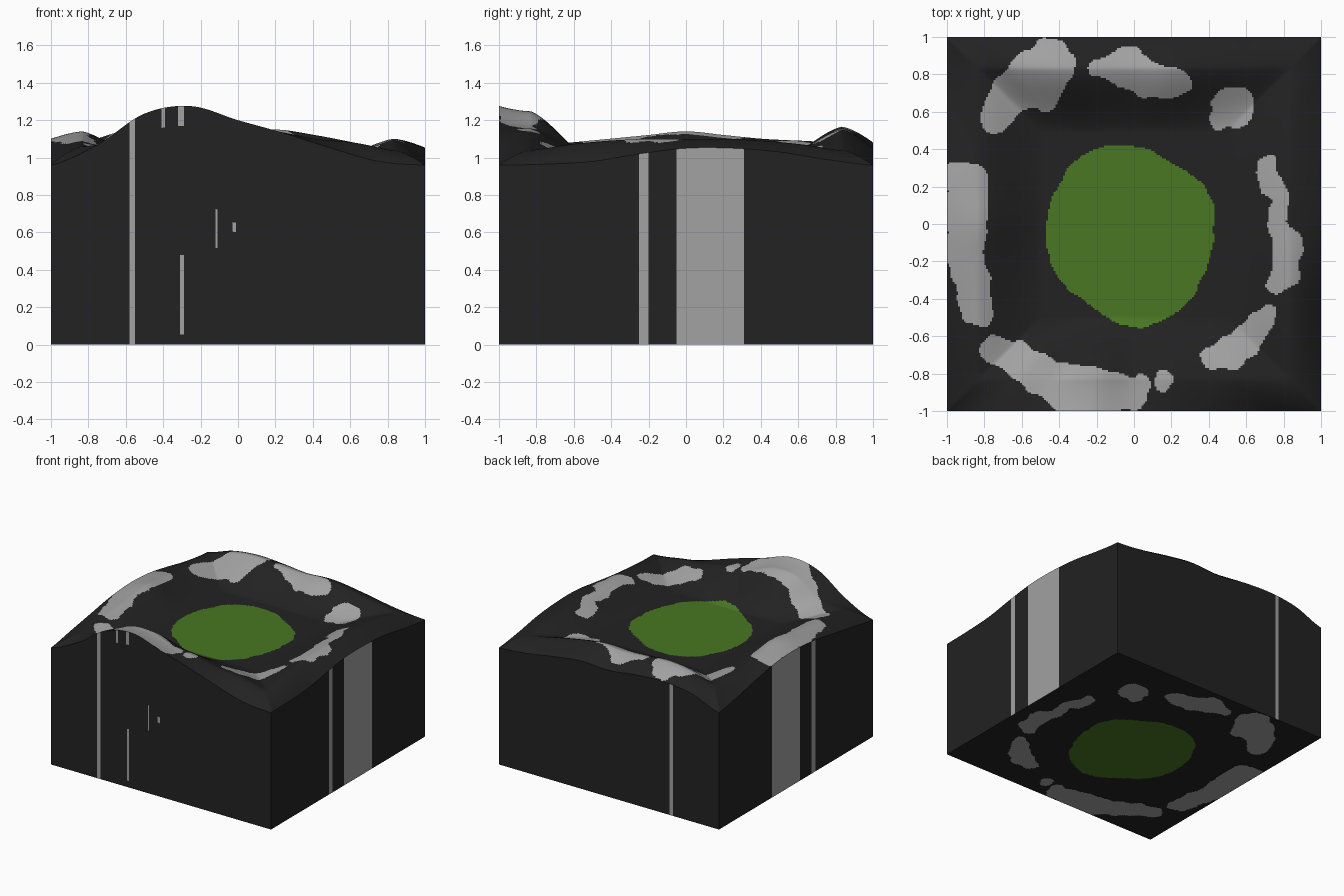
import bpy, bmesh, math
from mathutils import Vector, noise

if "Cube" in bpy.data.objects:
    bpy.data.objects.remove(bpy.data.objects["Cube"])

N = 200            # grid cells per side
ROWS = 24          # wall rows

# Flat colours
def material(name, rgb):
    m = bpy.data.materials.new(name)
    m.diffuse_color = (*rgb, 1)
    m.use_nodes = True
    m.node_tree.nodes["Principled BSDF"].inputs["Base Color"].default_value = m.diffuse_color
    return m

MATS = [material("black soil", (0.016, 0.016, 0.016)),
        material("grey rock", (0.36, 0.36, 0.36)),
        material("green grass", (0.065, 0.185, 0.016))]

# Height profiles per side, sampled from -1 to 1: (outer edge, ridge)
SIDES = {
    "front": ((.96, 1.07, 1.235, 1.275, 1.20, 1.13, 1.05, .98, .96),
              (1.06, 1.10, 1.23, 1.24, 1.17, 1.14, 1.10, 1.08, 1.04)),
    "right": ((.96, .965, .98, 1.02, 1.05, 1.05, 1.03, .99, .96),
              (1.04, 1.07, 1.09, 1.10, 1.10, 1.10, 1.09, 1.07, 1.04)),
    "back": ((.96, 1.05, 1.08, 1.07, 1.04, 1.05, 1.02, .98, .96),
             (1.08, 1.14, 1.165, 1.15, 1.14, 1.15, 1.12, 1.08, 1.04)),
    "left": ((.96, 1.0, 1.04, 1.08, 1.10, 1.09, 1.05, 1.0, .96),
             (1.06, 1.08, 1.10, 1.12, 1.14, 1.12, 1.10, 1.09, 1.08)),
}
FLOOR, INNER, RIDGE = .985, .5, .83

def spline(vals, f):
    """Catmull-Rom through evenly spaced values, f in 0..len-1."""
    n = len(vals) - 1
    i = min(int(f), n - 1)
    t = f - i
    a, b, c, d = (vals[min(max(k, 0), n)] for k in (i - 1, i, i + 1, i + 2))
    return b + .5 * t * (c - a + t * (2*a - 5*b + 4*c - d + t * (3*(b - c) + d - a)))

def height(x, y):
    t = max(abs(x), abs(y))
    if t <= INNER:
        return FLOOR
    if abs(y) >= abs(x):
        side, u = ("back" if y > 0 else "front"), x / t
    else:
        side, u = ("right" if x > 0 else "left"), y / t
    edge, ridge = (spline(v, (u + 1) * 4) for v in SIDES[side])
    if t < RIDGE:
        s = (t - INNER) / (RIDGE - INNER)
        s = .5 * s + .5 * s * s * (3 - 2 * s)
        return FLOOR + (ridge - FLOOR) * s
    s = (t - RIDGE) / (1 - RIDGE)
    return ridge + (edge - ridge) * s ** 1.5

# Rock patches: chains of (x, y, radius)
PATCHES = [
    [(-.74, .57, .08), (-.66, .7, .11), (-.52, .78, .16), (-.45, .87, .12), (-.41, .85, .10)],
    [(-.5, .72, .08), (-.48, .64, .05)],
    [(-.19, .84, .05), (-.05, .84, .11), (.08, .77, .09), (.22, .75, .08)],
    [(.47, .58, .07), (.52, .62, .11), (.57, .65, .08)],
    [(.71, .32, .05), (.74, .2, .07), (.78, .14, .05), (.76, 0, .045),
     (.82, -.1, .08), (.81, -.25, .08), (.76, -.34, .04)],
    [(.71, -.48, .05), (.64, -.59, .08), (.53, -.68, .09), (.42, -.72, .06)],
    [(-.75, -.67, .07), (-.63, -.72, .09), (-.54, -.79, .10), (-.36, -.88, .13),
     (-.2, -.88, .12), (-.02, -.91, .09), (.04, -.86, .05)],
    [(.15, -.86, .04), (.16, -.82, .045)],
    [(-.97, .25, .08), (-.87, .25, .09), (-.9, .1, .12), (-.89, -.05, .11),
     (-.92, -.15, .10), (-.86, -.3, .10), (-.84, -.47, .08)],
]
# Grass outline: radius every 30 degrees around its centre
GRASS = (.45, .47, .44, .47, .49, .46, .45, .45, .44, .50, .49, .45, .45)

def in_chain(x, y, chain, grow):
    for (ax, ay, ar), (bx, by, br) in zip(chain, chain[1:]):
        dx, dy = bx - ax, by - ay
        t = ((x - ax) * dx + (y - ay) * dy) / (dx * dx + dy * dy)
        t = min(max(t, 0), 1)
        if math.hypot(x - ax - t * dx, y - ay - t * dy) < ar + (br - ar) * t + grow:
            return True
    return False

def ground_colour(x, y):
    wobble = noise.noise(Vector((x * 11, y * 11, 3))) * .025
    gx, gy = x + .02, y + .05
    r = math.hypot(gx, gy)
    if r < .56:
        a = math.degrees(math.atan2(gy, gx)) % 360
        return 2 if r < spline(GRASS, a / 30) + wobble * .5 else 0
    return 1 if any(in_chain(x, y, c, wobble) for c in PATCHES) else 0

# Rock streaks on walls: (from, to, bottom, top)
ALL_X = [(-.58, -.555, 0, 2)]
ALL_Y = [(-.05, .31, 0, 2), (-.25, -.2, 0, 2)]
FRONT = ALL_X + [(-.41, -.39, 1.16, 2), (-.32, -.295, 1.19, 2), (-.31, -.295, .03, .5),
                 (-.12, -.11, .5, .72), (-.03, -.01, .6, .66)]

def finish(name, bm):
    me = bpy.data.meshes.new(name)
    bm.to_mesh(me)
    bm.free()
    for m in MATS:
        me.materials.append(m)
    ob = bpy.data.objects.new(name, me)
    bpy.context.collection.objects.link(ob)
    bpy.ops.object.select_all(action='DESELECT')
    ob.select_set(True)
    bpy.context.view_layer.objects.active = ob
    bpy.ops.object.shade_smooth_by_angle(angle=math.radians(40))

def sheet(name, nu, nv, point, colour, flip=False):
    """Grid surface; point(u, v) with u, v in 0..1, colour from face centre."""
    bm = bmesh.new()
    g = [[bm.verts.new(point(i / nu, j / nv)) for j in range(nv + 1)] for i in range(nu + 1)]
    for i in range(nu):
        for j in range(nv):
            quad = [g[i][j], g[i+1][j], g[i+1][j+1], g[i][j+1]]
            f = bm.faces.new(quad[::-1] if flip else quad)
            f.material_index = colour(f.calc_center_median())
    finish(name, bm)

# Terrain top and matching underside
def top_point(u, v):
    x, y = 2 * u - 1, 2 * v - 1
    return (x, y, height(x, y))

sheet("terrain_top", N, N, top_point, lambda c: ground_colour(c.x, c.y))
sheet("block_underside", N, N, lambda u, v: (2 * u - 1, 2 * v - 1, 0),
      lambda c: ground_colour(c.x, c.y), flip=True)

# Four walls following the terrain edge
def wall(name, axis, sign, streaks):
    def point(u, v):
        a = 2 * u - 1
        x, y = (a, sign) if axis == 0 else (sign, a)
        return (x, y, height(x, y) * v)
    def colour(c):
        return int(any(a < c[axis] < b and lo < c.z < hi for a, b, lo, hi in streaks))
    sheet(name, N, ROWS, point, colour, flip=(axis == 0) == (sign > 0))

wall("front_wall", 0, -1, FRONT)
wall("back_wall", 0, 1, ALL_X)
wall("right_wall", 1, 1, ALL_Y)
wall("left_wall", 1, -1, ALL_Y)
